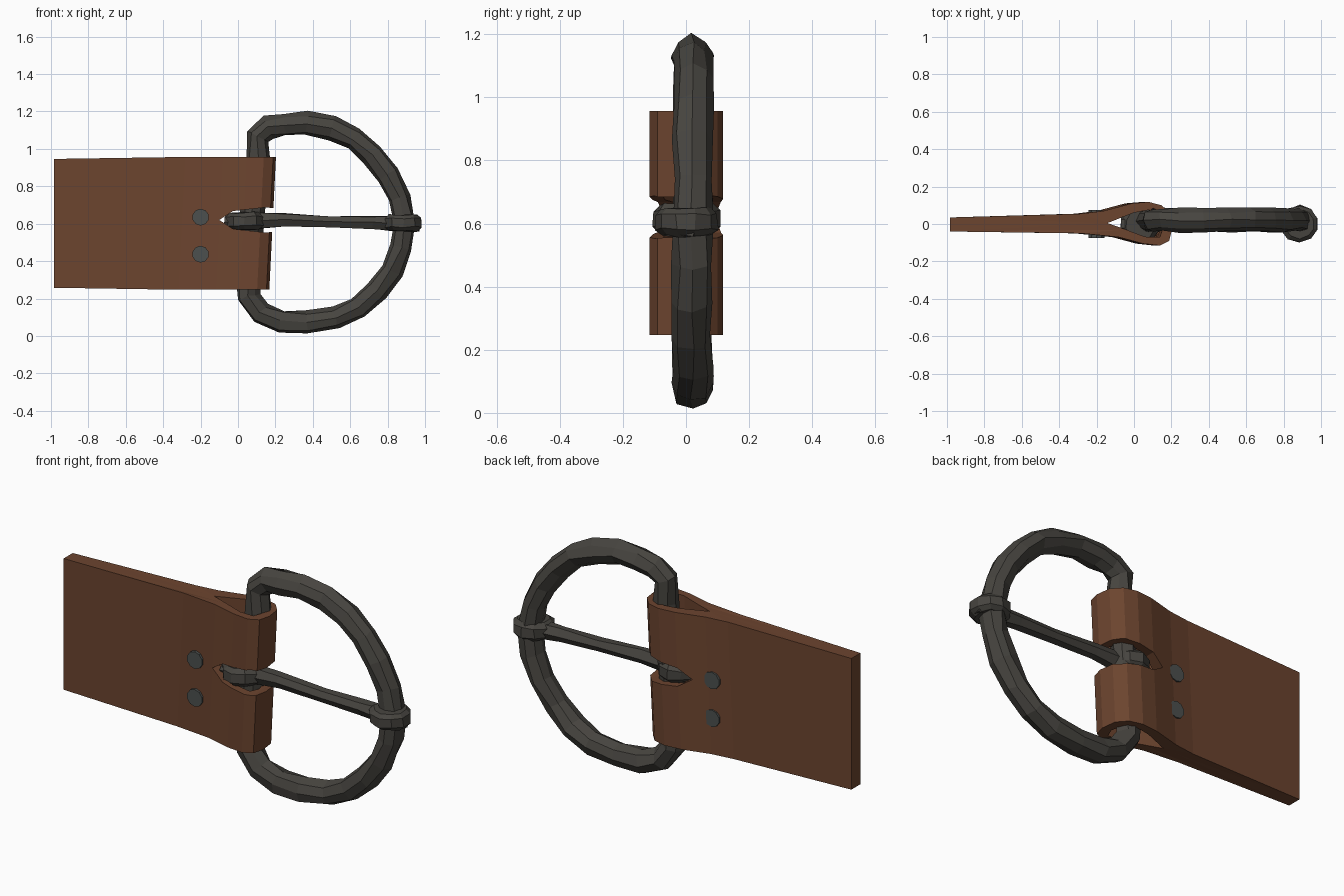
import bpy, bmesh, math, random
from mathutils import Vector

random.seed(4)
cube = bpy.data.objects.get("Cube")
if cube:
    bpy.data.objects.remove(cube, do_unlink=True)


def make_material(name, rgb):
    m = bpy.data.materials.new(name)
    m.use_nodes = True
    m.diffuse_color = (*rgb, 1)
    bsdf = m.node_tree.nodes["Principled BSDF"]
    bsdf.inputs["Base Color"].default_value = (*rgb, 1)
    bsdf.inputs["Roughness"].default_value = 0.8
    return m


leather = make_material("brown leather", (0.15, 0.058, 0.028))
iron = make_material("dark iron", (0.062, 0.058, 0.050))
steel = make_material("rivet grey", (0.072, 0.080, 0.077))


def curve_object(name, splines, mat, cyclic=True, flat=False, **settings):
    """Build poly splines of (x, y, z, radius) points and turn them into a mesh."""
    data = bpy.data.curves.new(name, 'CURVE')
    data.dimensions = '2D' if flat else '3D'
    for pts in splines:
        s = data.splines.new('POLY')
        s.points.add(len(pts) - 1)
        for p, (x, y, z, r) in zip(s.points, pts):
            p.co, p.radius = (x, y, z, 1), r
        s.use_cyclic_u = cyclic
    for key, value in settings.items():
        setattr(data, key, value)
    ob = bpy.data.objects.new(name, data)
    bpy.context.collection.objects.link(ob)
    bpy.ops.object.select_all(action='DESELECT')
    ob.select_set(True)
    bpy.context.view_layer.objects.active = ob
    bpy.ops.object.convert(target='MESH')
    ob = bpy.context.view_layer.objects.active
    bm = bmesh.new()
    bm.from_mesh(ob.data)
    bmesh.ops.remove_doubles(bm, verts=bm.verts, dist=0.0005)
    bmesh.ops.recalc_face_normals(bm, faces=bm.faces)
    bm.to_mesh(ob.data)
    bm.free()
    ob.data.materials.clear()
    ob.data.materials.append(mat)
    ob.data.polygons.foreach_set("use_smooth", [False] * len(ob.data.polygons))
    return ob


def hammer(ob, amount):
    """Nudge vertices for a rough forged surface."""
    for v in ob.data.vertices:
        v.co += Vector([random.uniform(-amount, amount) for _ in range(3)])


def cylinder(name, centre, radius, depth, sides, mat, rot=(0, 0, 0)):
    bpy.ops.mesh.primitive_cylinder_add(vertices=sides, radius=radius, depth=depth,
                                        location=centre, rotation=rot)
    ob = bpy.context.object
    ob.name = name
    ob.data.materials.append(mat)
    return ob


# Folded strap: outer outline with the loop opening, extruded upward
outer = [(-0.985, 0.035), (-0.3, 0.055), (-0.18, 0.07), (-0.03, 0.11), (0.06, 0.118),
         (0.13, 0.10), (0.175, 0.05), (0.185, -0.03), (0.17, -0.09), (0.12, -0.115),
         (0.03, -0.105), (-0.1, -0.07), (-0.3, -0.05), (-0.985, -0.04)]
inner = [(-0.16, 0.005), (-0.02, 0.06), (0.06, 0.075), (0.12, 0.055), (0.138, -0.02),
         (0.12, -0.07), (0.04, -0.068), (-0.06, -0.03)]
strap = curve_object("strap", [[(x, y, 0, 1) for x, y in o] for o in (outer, inner)],
                     leather, flat=True, extrude=0.355, fill_mode='BOTH')
for v in strap.data.vertices:
    v.co.z += 0.602
    if v.co.x > -0.5:
        v.co.x += (v.co.z - 0.6) * 0.05
    else:
        v.co.z = 0.602 + (v.co.z - 0.602) * 0.97

# Slot in the loop where the prong sits
cutter = cylinder("slot_cutter", (0.15, 0, 0.62), 0.25, 0.6, 8, leather, (math.pi / 2, 0, 0))
for v in cutter.data.vertices:
    v.co.y *= 0.27
cut = strap.modifiers.new("slot", 'BOOLEAN')
cut.operation, cut.object, cut.solver = 'DIFFERENCE', cutter, 'EXACT'
bpy.ops.object.select_all(action='DESELECT')
strap.select_set(True)
bpy.context.view_layer.objects.active = strap
bpy.ops.object.modifier_apply(modifier=cut.name)
bpy.data.objects.remove(cutter, do_unlink=True)

# D-shaped ring, including the bar that runs through the loop
ring_path = [(0.07, 0.6), (0.105, 0.95), (0.105, 1.07), (0.16, 1.115), (0.25, 1.13),
             (0.37, 1.137), (0.5, 1.11), (0.62, 1.055), (0.72, 0.97), (0.8, 0.86),
             (0.86, 0.74), (0.89, 0.6), (0.87, 0.47), (0.82, 0.35), (0.74, 0.24),
             (0.64, 0.15), (0.52, 0.095), (0.37, 0.07), (0.23, 0.078), (0.12, 0.12),
             (0.055, 0.21), (0.055, 0.3)]
ring = curve_object("buckle_ring", [[(x, 0.02, z, 1) for x, z in ring_path]], iron,
                    bevel_depth=0.062, bevel_resolution=2)
hammer(ring, 0.007)

# Prong from the bar to the far side of the ring
prong_path = [(-0.07, 0.61, 1.1), (0.1, 0.615, 1.15), (0.25, 0.62, 0.95), (0.5, 0.61, 0.85),
              (0.72, 0.605, 0.95), (0.86, 0.6, 1.1), (0.97, 0.595, 0.9)]
prong = curve_object("prong", [[(x, 0, z, r) for x, z, r in prong_path]], iron, cyclic=False,
                     bevel_depth=0.042, bevel_resolution=1, use_fill_caps=True)
hammer(prong, 0.004)

# Collars that wrap the prong round the bar and round the ring
for name, x, z, r in (("prong_hinge", 0.035, 0.615, 0.105), ("prong_tip_collar", 0.885, 0.605, 0.1)):
    collar = cylinder(name, (x, 0, z), r, 0.09, 10, iron)
    bm = bmesh.new()
    bm.from_mesh(collar.data)
    bmesh.ops.bevel(bm, geom=[e for e in bm.edges if len({round(v.co.z, 3) for v in e.verts}) == 1],
                    offset=0.022, segments=1, affect='EDGES')
    bm.to_mesh(collar.data)
    bm.free()
    hammer(collar, 0.005)

# Two rivets through the strap
for name, z in (("upper_rivet", 0.635), ("lower_rivet", 0.437)):
    cylinder(name, (-0.2, 0, z), 0.045, 0.15, 10, steel, (math.pi / 2, 0, 0))
